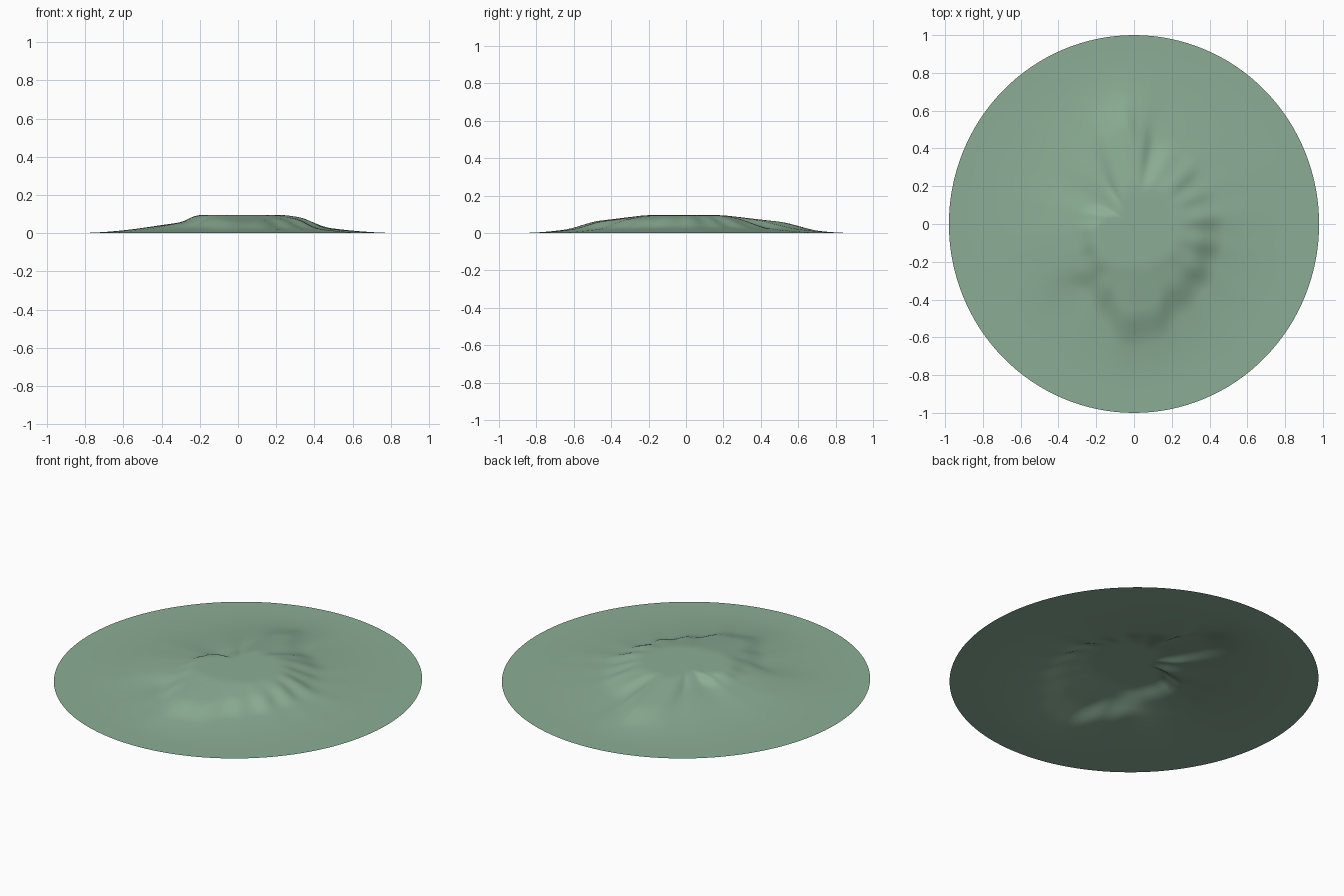
import bpy, bmesh, math

if "Cube" in bpy.data.objects:
    bpy.data.objects.remove(bpy.data.objects["Cube"])

# Hill profile by compass angle:
# angle, plateau edge radius, shoulder radius and height, foot radius and height
KEYS = [
    (0, .26, .34, .078, .46, .030), (30, .25, .31, .072, .43, .028),
    (45, .25, .33, .072, .45, .025), (62, .23, .34, .070, .46, .024),
    (76, .20, .35, .055, .45, .026), (86, .20, .40, .068, .56, .028),
    (95, .20, .53, .057, .69, .014), (106, .17, .48, .055, .66, .016),
    (125, .12, .24, .062, .46, .032), (150, .11, .20, .058, .42, .032),
    (170, .18, .28, .058, .45, .033), (190, .23, .30, .058, .50, .030),
    (210, .24, .31, .060, .50, .030), (232, .26, .33, .066, .42, .028),
    (250, .24, .37, .073, .49, .028), (266, .22, .49, .062, .62, .022),
    (280, .22, .48, .060, .60, .022), (300, .23, .39, .070, .51, .025),
    (325, .25, .38, .072, .48, .025), (345, .26, .35, .080, .46, .028),
]
TOP, RIM, SEGS, RINGS = .095, .90, 128, 70


def section(deg):
    """Blend the two neighbouring profiles."""
    n = len(KEYS)
    for i in range(n):
        a, b = KEYS[i], KEYS[(i + 1) % n]
        end = b[0] if i < n - 1 else 360
        if a[0] <= deg < end:
            t = (deg - a[0]) / (end - a[0])
            t = t * t * (3 - 2 * t)
            return [p + (q - p) * t for p, q in zip(a[1:], b[1:])]


def raw_height(s, r):
    rt, rs, zs, rf, zf = s
    r = abs(r)
    if r <= rt:
        return TOP
    if r <= rs:
        return TOP + (zs - TOP) * (r - rt) / (rs - rt)
    if r <= rf:
        return zs + (zf - zs) * (r - rs) / (rf - rs)
    return zf * max(0, (RIM - r) / (RIM - rf)) ** 2


def height(s, r):
    """Round the corners of the profile."""
    offs = [-.03, -.015, 0, .015, .03]
    return sum(raw_height(s, r + o) for o in offs) / len(offs)


# Terrain disc: rings of vertices around a centre
bm = bmesh.new()
centre = bm.verts.new((0, 0, TOP))
rings = [[] for _ in range(RINGS)]
for j in range(SEGS):
    deg = 360 * j / SEGS
    a = math.radians(deg)
    s = section(deg)
    # small gullies along the right-hand slope
    gully = .012 * math.sin(a * 18) * max(0, math.cos(a + .2))
    s[1] += gully
    s[3] += gully
    for i in range(RINGS):
        r = (i + 1) / RINGS
        z = 0 if i == RINGS - 1 else height(s, r)
        rings[i].append(bm.verts.new((.98 * r * math.cos(a), r * math.sin(a), z)))
for j in range(SEGS):
    k = (j + 1) % SEGS
    bm.faces.new((centre, rings[0][j], rings[0][k]))
    for i in range(RINGS - 1):
        bm.faces.new((rings[i][j], rings[i + 1][j], rings[i + 1][k], rings[i][k]))
for f in bm.faces:
    f.smooth = True

mesh = bpy.data.meshes.new("hill_terrain")
bm.to_mesh(mesh)
bm.free()
hill = bpy.data.objects.new("hill_terrain", mesh)
bpy.context.collection.objects.link(hill)

# Grass green
mat = bpy.data.materials.new("grass")
mat.diffuse_color = (.26, .42, .30, 1)
mat.use_nodes = True
mat.node_tree.nodes["Principled BSDF"].inputs["Base Color"].default_value = mat.diffuse_color
mesh.materials.append(mat)
